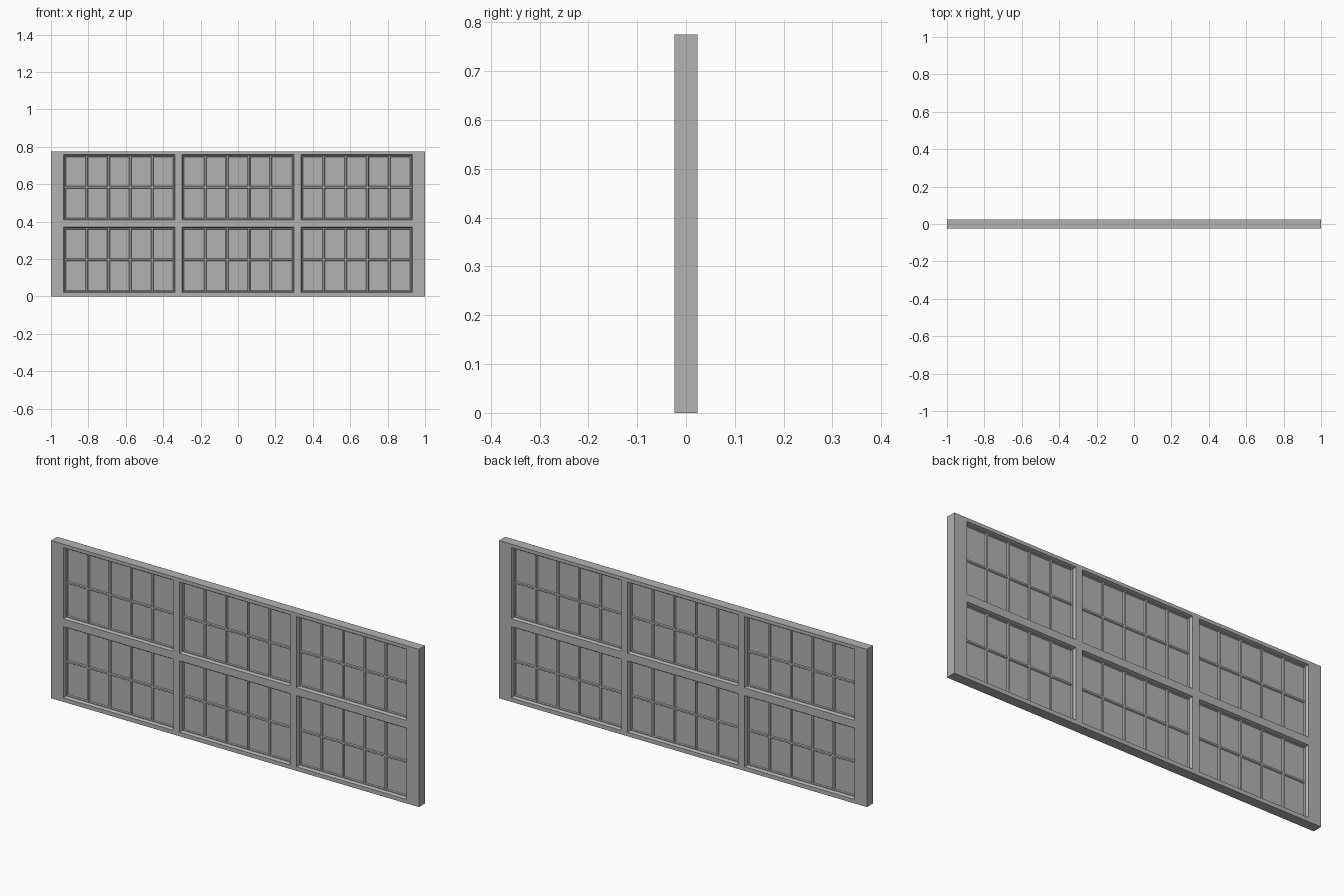
import bpy

if "Cube" in bpy.data.objects:
    bpy.data.objects.remove(bpy.data.objects["Cube"])

T = 0.024                # half thickness of the frame
LEDGE = 0.010            # half thickness of the glazing bars
GLASS = 0.005            # half thickness of the panes
TOP = 0.775
COLS = [(-0.932, -0.336), (-0.3, 0.3), (0.336, 0.932)]
ROWS = [(0.02, 0.37), (0.408, 0.758)]

GREY = bpy.data.materials.new("dark_grey")
GREY.diffuse_color = (0.45, 0.45, 0.45, 1)
GREY.use_nodes = True
GREY.node_tree.nodes["Principled BSDF"].inputs["Base Color"].default_value = GREY.diffuse_color


def make(name, verts, faces):
    me = bpy.data.meshes.new(name)
    me.from_pydata(verts, [], faces)
    me.materials.append(GREY)
    ob = bpy.data.objects.new(name, me)
    bpy.context.collection.objects.link(ob)
    return ob


def box(name, x0, x1, z0, z1, t):
    v = [(x, y, z) for x in (x0, x1) for y in (-t, t) for z in (z0, z1)]
    f = [(0, 1, 3, 2), (4, 6, 7, 5), (0, 4, 5, 1),
         (2, 3, 7, 6), (0, 2, 6, 4), (1, 5, 7, 3)]
    return make(name, v, f)


def moulding(name, x0, x1, z0, z1):
    # stepped, sloped lining on both faces; (inset, depth) profile
    prof = [(0, T), (0.005, LEDGE), (0.009, LEDGE), (0.012, GLASS)]
    v, f = [], []
    for s in (-1, 1):
        base = len(v)
        for i, d in prof:
            v += [(x0 + i, s * d, z0 + i), (x1 - i, s * d, z0 + i),
                  (x1 - i, s * d, z1 - i), (x0 + i, s * d, z1 - i)]
        for r in range(len(prof) - 1):
            for k in range(4):
                a, b = base + r * 4 + k, base + r * 4 + (k + 1) % 4
                q = (a, b, b + 4, a + 4)
                f.append(q if s < 0 else q[::-1])
    return make(name, v, f)


def bar(name, vertical, c, a, b):
    # glazing bar with a chamfered section
    prof = [(-0.007, -GLASS), (-0.004, -LEDGE), (0.004, -LEDGE), (0.007, -GLASS),
            (0.007, GLASS), (0.004, LEDGE), (-0.004, LEDGE), (-0.007, GLASS)]
    v = [((c + w, y, e) if vertical else (e, y, c + w)) for e in (a, b) for w, y in prof]
    n = len(prof)
    f = [(k, (k + 1) % n, (k + 1) % n + n, k + n) for k in range(n)]
    if not vertical:
        f = [q[::-1] for q in f]
    return make(name, v, f)


# Stiles and rails of the main frame
xs = [-1] + [x for c in COLS for x in c] + [1]
zs = [0] + [z for r in ROWS for z in r] + [TOP]
for i in range(0, len(xs), 2):
    box("stile", xs[i], xs[i + 1], 0, TOP, T)
for x0, x1 in COLS:
    for i in range(0, len(zs), 2):
        box("rail", x0, x1, zs[i], zs[i + 1], T)

# Six panels of five by two panes
for x0, x1 in COLS:
    for z0, z1 in ROWS:
        box("pane", x0, x1, z0, z1, GLASS)
        moulding("panel_moulding", x0, x1, z0, z1)
        m = 0.007
        for k in range(1, 5):
            bar("vertical_bar", True, x0 + m + (x1 - x0 - 2 * m) * k / 5, z0 + m, z1 - m)
        bar("horizontal_bar", False, (z0 + z1) / 2, x0 + m, x1 - m)
